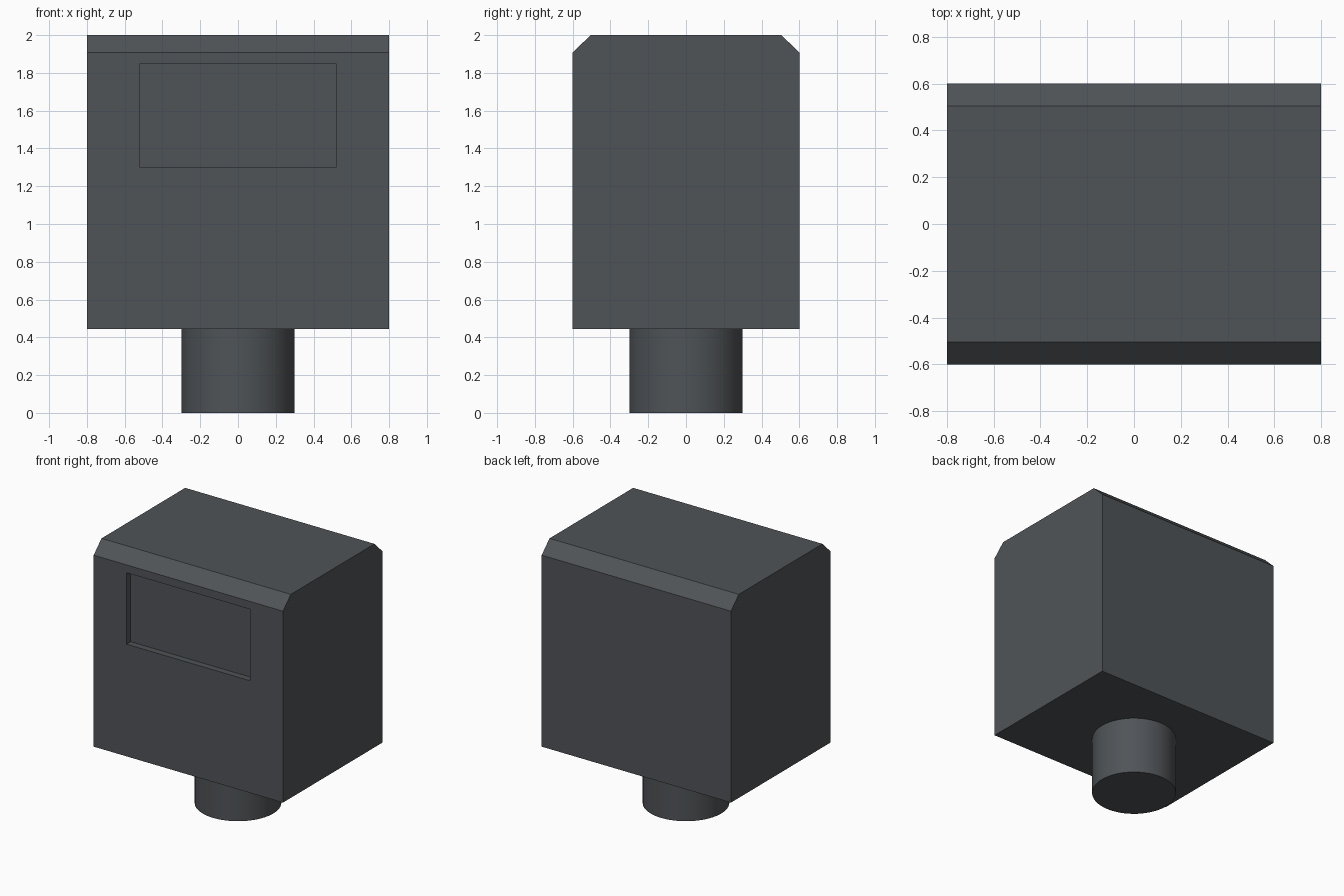
import bpy, bmesh

if "Cube" in bpy.data.objects:
    bpy.data.objects.remove(bpy.data.objects["Cube"])

grey = bpy.data.materials.new("dark_grey")
grey.diffuse_color = (0.08, 0.088, 0.096, 1)
grey.use_nodes = True
grey.node_tree.nodes["Principled BSDF"].inputs["Base Color"].default_value = grey.diffuse_color

BASE, TOP, SHOULDER = 0.445, 2.0, 1.908
HALF_X, HALF_Y, RIDGE_Y = 0.8, 0.6, 0.505

# Housing: chamfered side profile extruded along x
bm = bmesh.new()
profile = [(-HALF_Y, BASE), (HALF_Y, BASE), (HALF_Y, SHOULDER),
           (RIDGE_Y, TOP), (-RIDGE_Y, TOP), (-HALF_Y, SHOULDER)]
side = bm.faces.new([bm.verts.new((-HALF_X, y, z)) for y, z in profile])
new = bmesh.ops.extrude_face_region(bm, geom=[side])["geom"]
bmesh.ops.translate(bm, vec=(2 * HALF_X, 0, 0),
                    verts=[g for g in new if isinstance(g, bmesh.types.BMVert)])
bmesh.ops.recalc_face_normals(bm, faces=bm.faces)

# Shallow rectangular recess in the front
front = next(f for f in bm.faces if f.normal.y < -0.99)
bmesh.ops.inset_individual(bm, faces=[front], thickness=0.1)
mid_z = (BASE + SHOULDER) / 2
for v in front.verts:
    v.co.x = 0.522 if v.co.x > 0 else -0.522
    v.co.z = 1.848 if v.co.z > mid_z else 1.302
bmesh.ops.inset_individual(bm, faces=[front], thickness=0.0)
for v in front.verts:
    v.co.y += 0.05

mesh = bpy.data.meshes.new("housing")
bm.to_mesh(mesh)
bm.free()
mesh.materials.append(grey)
bpy.context.collection.objects.link(bpy.data.objects.new("housing", mesh))

# Round neck under the housing
bpy.ops.mesh.primitive_cylinder_add(vertices=64, radius=0.3, depth=BASE,
                                    location=(0, 0, BASE / 2))
neck = bpy.context.object
neck.name = "neck"
neck.data.materials.append(grey)
bpy.ops.object.shade_smooth_by_angle()
